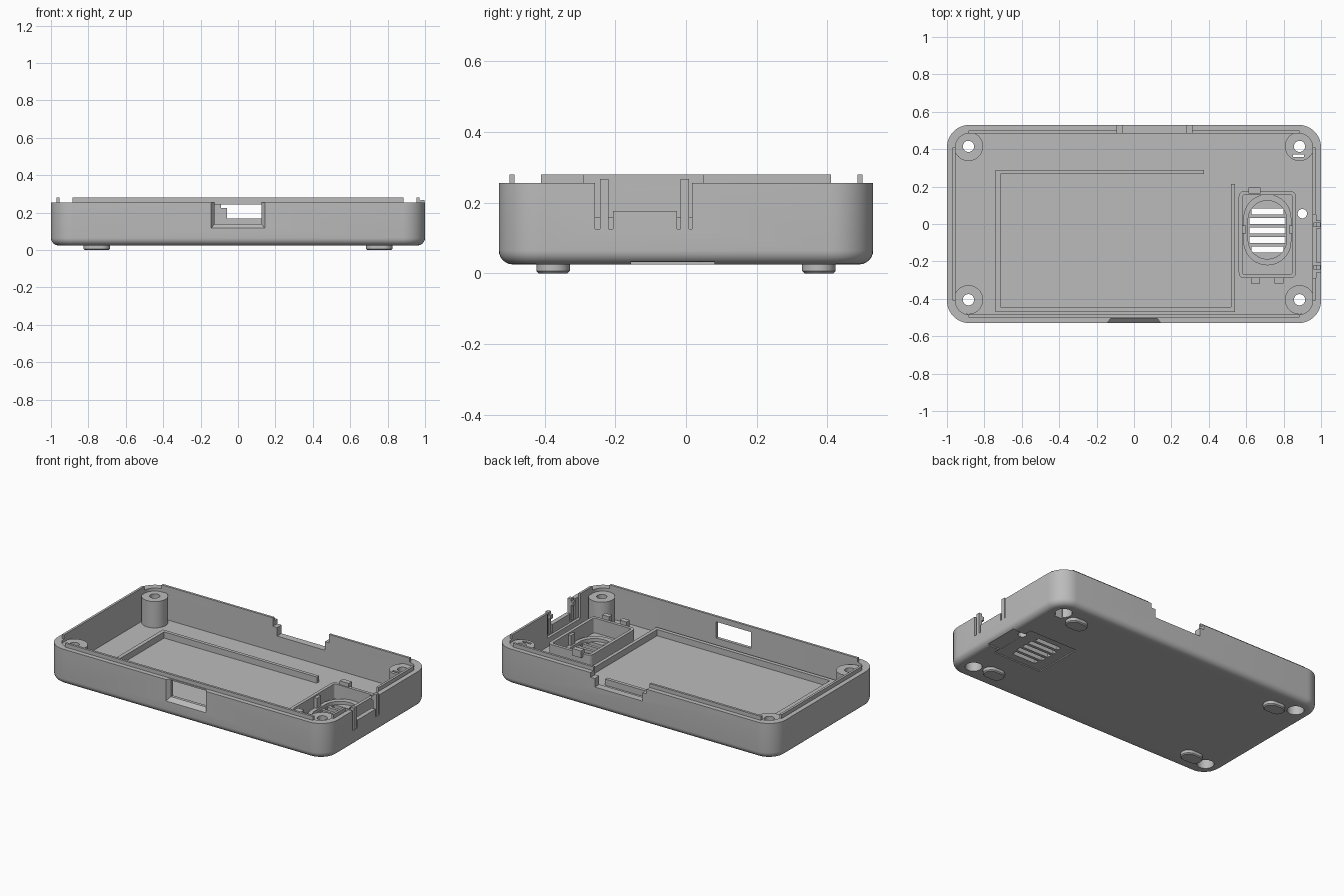
import bpy, bmesh, math

if "Cube" in bpy.data.objects:
    bpy.data.objects.remove(bpy.data.objects["Cube"])

grey = bpy.data.materials.new("plain grey")
grey.use_nodes = True
grey.diffuse_color = (0.5, 0.5, 0.5, 1)
grey.node_tree.nodes["Principled BSDF"].inputs["Base Color"].default_value = (0.5, 0.5, 0.5, 1)


def outline(cx, cy, hx, hy, r, steps=10):
    """Rounded rectangle as a list of (x, y)."""
    corners = [(1, 1), (-1, 1), (-1, -1), (1, -1)]
    if r == 0:
        return [(cx + sx * hx, cy + sy * hy) for sx, sy in corners]
    pts = []
    for i, (sx, sy) in enumerate(corners):
        for k in range(steps + 1):
            a = (i + k / steps) * math.pi / 2
            pts.append((cx + sx * (hx - r) + r * math.cos(a),
                        cy + sy * (hy - r) + r * math.sin(a)))
    return pts


def loft(name, sections):
    """Skin sections of (cx, cy, half x, half y, corner radius, z)."""
    bm = bmesh.new()
    rings = [[bm.verts.new((x, y, s[5])) for x, y in outline(*s[:5])] for s in sections]
    n = len(rings[0])
    for a, b in zip(rings, rings[1:]):
        for i in range(n):
            j = (i + 1) % n
            bm.faces.new((a[i], a[j], b[j], b[i]))
    bm.faces.new(rings[0][::-1])
    bm.faces.new(rings[-1])
    bmesh.ops.remove_doubles(bm, verts=bm.verts, dist=0.00001)
    bmesh.ops.recalc_face_normals(bm, faces=bm.faces)
    me = bpy.data.meshes.new(name)
    bm.to_mesh(me)
    bm.free()
    me.materials.append(grey)
    ob = bpy.data.objects.new(name, me)
    bpy.context.scene.collection.objects.link(ob)
    return ob


def prism(name, cx, cy, hx, hy, r, z0, z1):
    return loft(name, [(cx, cy, hx, hy, r, z0), (cx, cy, hx, hy, r, z1)])


def box(name, x0, x1, y0, y1, z0, z1):
    return prism(name, (x0 + x1) / 2, (y0 + y1) / 2, (x1 - x0) / 2, (y1 - y0) / 2, 0, z0, z1)


def select(ob):
    bpy.ops.object.select_all(action='DESELECT')
    ob.select_set(True)
    bpy.context.view_layer.objects.active = ob


def combine(ob, others, operation='DIFFERENCE'):
    select(ob)
    for other in others:
        mod = ob.modifiers.new("combine", 'BOOLEAN')
        mod.operation = operation
        mod.solver = 'EXACT'
        mod.object = other
        bpy.ops.object.modifier_apply(modifier=mod.name)
        bpy.data.objects.remove(other)


FLOOR, RIM, LIP = 0.065, 0.255, 0.28

# Tray shell with a rounded bottom edge
fillet = 0.04
sections = []
for k in range(7):
    a = k / 6 * math.pi / 2
    inset = fillet * (1 - math.sin(a))
    sections.append((0, 0, 1 - inset, 0.53 - inset, 0.12 - inset, 0.025 + fillet * (1 - math.cos(a))))
sections.append((0, 0, 1, 0.53, 0.12, RIM))
body = loft("tray_body", sections)
combine(body, [prism("cavity", 0, 0, 0.955, 0.485, 0.075, FLOOR, 0.4)])

# Screw posts with counterbored holes
spots = [(x, y) for x in (-0.885, 0.885) for y in (-0.405, 0.415)]
combine(body, [prism("post", x, y, 0.078, 0.078, 0.078, 0.05, 0.235) for x, y in spots], 'UNION')
combine(body, [prism("screw_hole", x, y, 0.03, 0.03, 0.03, -0.1, 0.4) for x, y in spots])
combine(body, [prism("counterbore", x, y, 0.05, 0.05, 0.05, -0.1, 0.15) for x, y in spots])

# Openings in the walls and floor
cutters = [
    box("front_window", -0.125, 0.125, -0.6, -0.45, 0.14, 0.245),
    box("back_notch", -0.06, 0.28, 0.45, 0.6, 0.17, 0.4),
    box("back_notch_step", -0.09, 0.31, 0.45, 0.6, 0.225, 0.4),
    box("side_thinning", 0.9, 0.972, -0.29, 0.05, 0.12, 0.4),
    box("side_notch", 0.9, 1.1, -0.21, -0.02, 0.177, 0.4),
    box("tab_gap_front", 0.9, 1.1, -0.258, -0.207, 0.126, 0.4),
    box("tab_gap_back", 0.9, 1.1, -0.025, 0.017, 0.126, 0.4),
    box("post_slit", 0.85, 0.91, 0.358, 0.372, -0.1, 0.4),
    prism("small_hole", 0.9, 0.055, 0.025, 0.025, 0.025, -0.1, 0.2),
    box("vent_pocket", 0.55, 0.9, -0.2, 0.13, -0.1, 0.032),
    box("vent_pocket_end", 0.89, 1.1, -0.155, 0.08, -0.1, 0.033),
]
for i in range(5):
    half = 0.085 if i in (0, 4) else 0.097
    cutters.append(prism("vent_slot", 0.714, 0.067 - 0.051 * i, half, 0.016, 0, -0.1, 0.2))
combine(body, cutters)

# Bevelled recess around the front window: tapers inward
recess = box("window_recess", -0.145, 0.145, -0.532, -0.505, 0.115, RIM + 0.01)
for v in recess.data.vertices:
    if v.co.y > -0.52:
        v.co.x *= 0.125 / 0.145
        v.co.z = max(v.co.z, 0.14)
combine(body, [recess])

# Raised lip along the straight runs of the rim
for name, x0, x1, y0, y1 in [
    ("lip_front", -0.885, 0.885, -0.5, -0.485),
    ("lip_back_right", -0.885, -0.09, 0.485, 0.5),
    ("lip_back_left", 0.31, 0.885, 0.485, 0.5),
    ("lip_right", -0.97, -0.955, -0.41, 0.41),
    ("lip_left_front", 0.955, 0.97, -0.41, -0.29),
    ("lip_left_back", 0.955, 0.97, 0.05, 0.41),
]:
    box(name, x0, x1, y0, y1, RIM, LIP)

# Spring tabs in the side wall
for name, y in (("spring_tab_front", -0.231), ("spring_tab_back", -0.003)):
    box(name, 0.975, 0.998, y - 0.012, y + 0.012, 0.12, 0.267)
    box(name + "_catch", 0.96, 0.976, y - 0.012, y + 0.012, 0.225, 0.25)

# Low locating ridges on the floor
for name, x0, x1, y0, y1 in [
    ("ridge_back", -0.74, 0.375, 0.268, 0.29),
    ("ridge_right", -0.74, -0.715, -0.445, 0.268),
    ("ridge_front", -0.74, 0.54, -0.47, -0.445),
    ("ridge_left", 0.518, 0.54, -0.445, 0.215),
]:
    box(name, x0, x1, y0, y1, FLOOR - 0.01, 0.105)

# Speaker enclosure and oval ring
enclosure = prism("speaker_enclosure", 0.713, -0.057, 0.153, 0.233, 0.03, FLOOR - 0.005, 0.16)
combine(enclosure, [prism("inside", 0.713, -0.057, 0.133, 0.213, 0.012, 0, 0.3)])
ring = prism("speaker_ring", 0.713, -0.031, 0.128, 0.19, 0.128, FLOOR - 0.005, 0.085)
combine(ring, [prism("inside", 0.713, -0.031, 0.103, 0.156, 0.103, 0, 0.3)])
for i, (x, y) in enumerate([(0.645, 0.178), (0.65, -0.303), (0.775, -0.303)]):
    prism("enclosure_clip_%d" % i, x, y, 0.032 if y > 0 else 0.024, 0.016, 0, 0.14, 0.185)
for name, x in (("speaker_catch_right", 0.59), ("speaker_catch_left", 0.838)):
    prism(name, x, -0.03, 0.01, 0.022, 0, FLOOR - 0.005, 0.15)

# Pill-shaped feet
for sx, side in ((-1, "right"), (1, "left")):
    for sy, end in ((-1, "front"), (1, "back")):
        at = (sx * 0.755, sy * 0.376)
        loft("foot_%s_%s" % (end, side), [(*at, 0.064, 0.041, 0.041, 0),
                                          (*at, 0.07, 0.047, 0.047, 0.006),
                                          (*at, 0.07, 0.047, 0.047, 0.03)])

# Smooth curved faces, keep hard edges
for ob in list(bpy.context.scene.objects):
    if ob.type == 'MESH' and grey.name in ob.data.materials:
        select(ob)
        bpy.ops.object.shade_smooth_by_angle(angle=math.radians(30))
